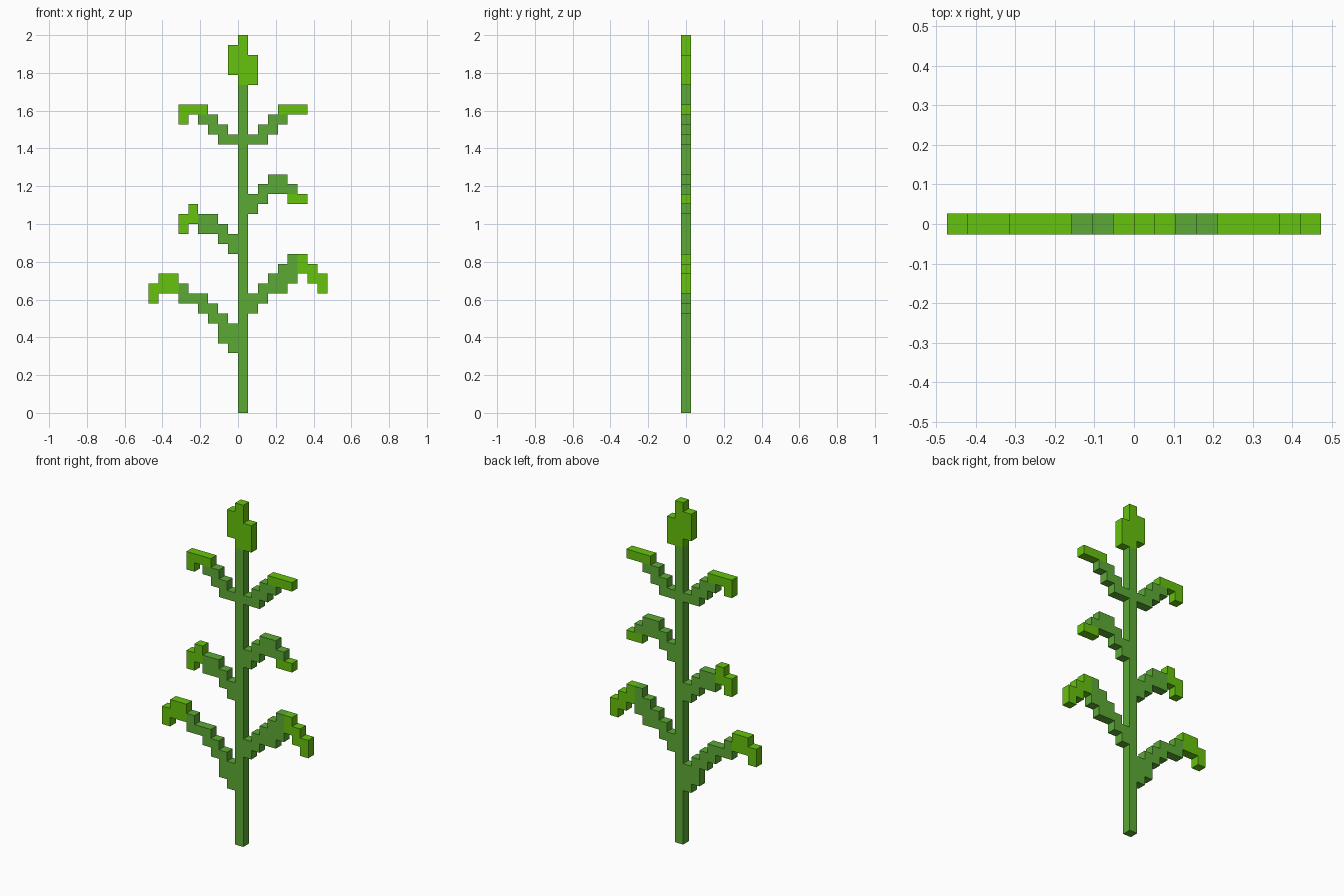
import bpy
import bmesh
from mathutils import Vector

cube = bpy.data.objects.get("Cube")
if cube:
    bpy.data.objects.remove(cube, do_unlink=True)

U = 2 / 38          # edge length of one block
HALF = U / 2        # half thickness of the plant


def material(name, rgb):
    m = bpy.data.materials.new(name)
    m.use_nodes = True
    m.diffuse_color = (*rgb, 1)
    m.node_tree.nodes["Principled BSDF"].inputs["Base Color"].default_value = (*rgb, 1)
    return m


STALK = material("stalk green", (0.107, 0.402, 0.036))
TIP = material("fresh tip green", (0.130, 0.540, 0.004))


def block_part(name, stalk, tip=()):
    """Flat stepped part from column spans (column, lowest row, top row edge)."""
    cells = {}
    for index, spans in enumerate((stalk, tip)):
        for col, low, high in spans:
            for row in range(low, high):
                cells[(col, row)] = index

    bm = bmesh.new()

    def quad(points, index):
        face = bm.faces.new([bm.verts.new(Vector(p)) for p in points])
        face.material_index = index

    for (c, r), index in cells.items():
        corners = [(c, r), (c + 1, r), (c + 1, r + 1), (c, r + 1)]
        front = [(x * U, -HALF, z * U) for x, z in corners]
        back = [(x * U, HALF, z * U) for x, z in corners]
        quad(front, index)
        quad(back[::-1], index)
        # Rim faces only where no neighbouring block covers them
        for i, (dc, dr) in enumerate(((0, -1), (1, 0), (0, 1), (-1, 0))):
            if (c + dc, r + dr) not in cells:
                j = (i + 1) % 4
                quad((front[j], front[i], back[i], back[j]), index)

    bmesh.ops.remove_doubles(bm, verts=bm.verts, dist=1e-4)
    bmesh.ops.dissolve_limit(bm, angle_limit=0.01, verts=bm.verts,
                             edges=bm.edges, delimit={'MATERIAL'})
    bmesh.ops.recalc_face_normals(bm, faces=bm.faces)
    mesh = bpy.data.meshes.new(name)
    bm.to_mesh(mesh)
    bm.free()
    mesh.materials.append(STALK)
    mesh.materials.append(TIP)
    obj = bpy.data.objects.new(name, mesh)
    bpy.context.collection.objects.link(obj)
    return obj


# Stem with the bud on top
block_part("stem_and_bud", [(0, 0, 33)],
           [(-1, 34, 37), (0, 33, 38), (1, 33, 36)])

# Lower leaves
block_part("lower_leaf_left",
           [(1, 10, 12), (2, 11, 13), (3, 12, 14), (4, 12, 15), (5, 13, 16)],
           [(6, 14, 16), (7, 13, 15), (8, 12, 14)])
block_part("lower_leaf_right",
           [(-1, 6, 9), (-2, 7, 10), (-3, 9, 11), (-4, 10, 12), (-5, 11, 12), (-6, 11, 13)],
           [(-7, 12, 14), (-8, 12, 14), (-9, 11, 13)])

# Middle leaves
block_part("middle_leaf_left",
           [(1, 20, 22), (2, 21, 23), (3, 22, 24), (4, 22, 24), (5, 22, 23)],
           [(5, 21, 22), (6, 21, 22)])
block_part("middle_leaf_right",
           [(-1, 16, 18), (-2, 17, 19), (-3, 18, 20), (-4, 18, 20)],
           [(-5, 19, 21), (-6, 18, 20)])

# Upper leaves
block_part("upper_leaf_left",
           [(1, 27, 28), (2, 27, 29), (3, 28, 30), (4, 29, 30)],
           [(4, 30, 31), (5, 30, 31), (6, 30, 31)])
block_part("upper_leaf_right",
           [(-1, 27, 28), (-2, 27, 29), (-3, 28, 30), (-4, 29, 30)],
           [(-4, 30, 31), (-5, 30, 31), (-6, 29, 31)])
